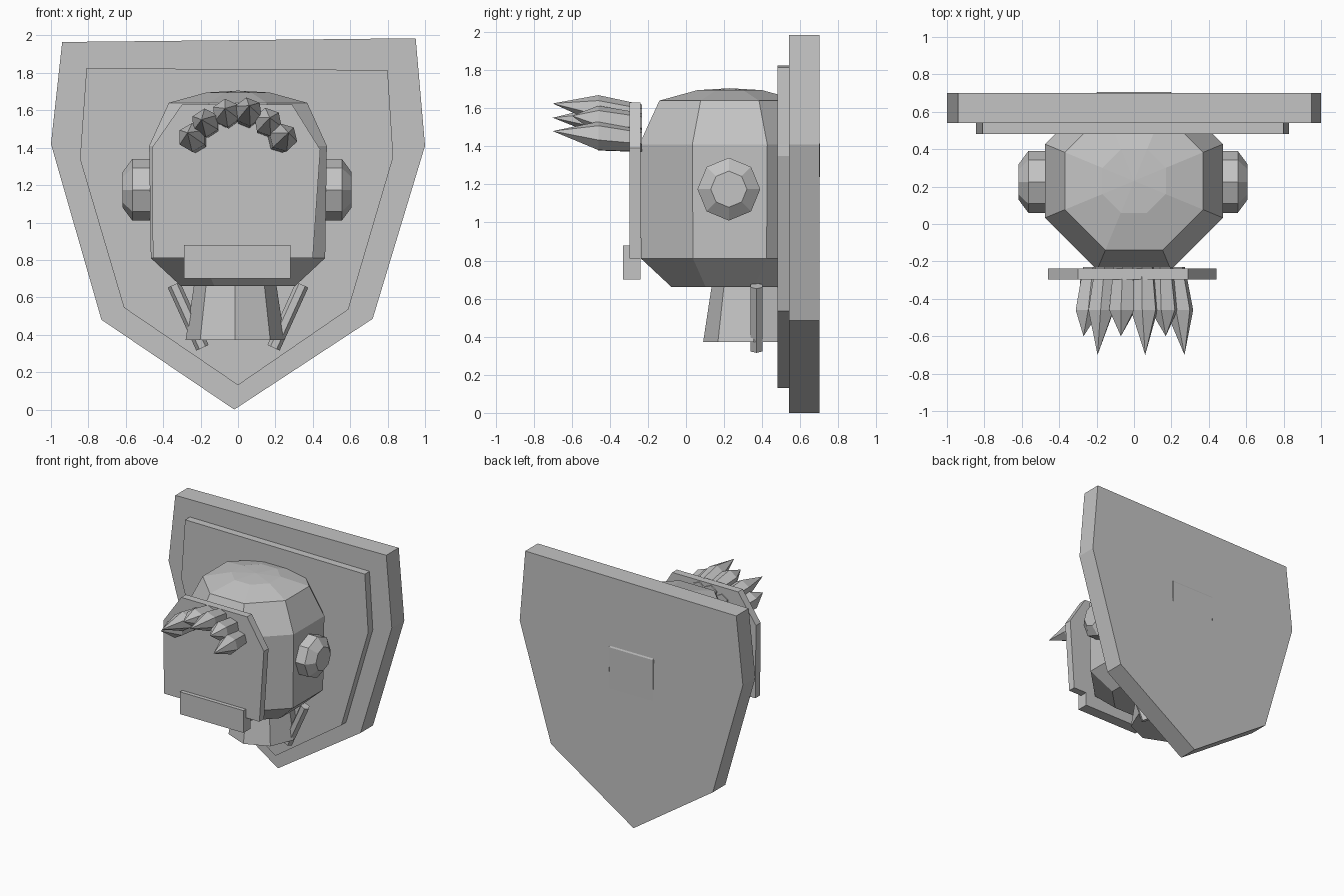
import bpy, bmesh, math
from mathutils import Vector

if "Cube" in bpy.data.objects:
    bpy.data.objects.remove(bpy.data.objects["Cube"])

grey = bpy.data.materials.new("plain grey")
grey.diffuse_color = (0.55, 0.55, 0.55, 1)
grey.use_nodes = True
grey.node_tree.nodes["Principled BSDF"].inputs["Base Color"].default_value = grey.diffuse_color


def loft(name, rings):
    """Join equal-length point rings into a closed, flat-shaded solid; a one-point ring is a tip."""
    bm = bmesh.new()
    loops = [[bm.verts.new(p) for p in ring] for ring in rings]
    for a, b in zip(loops, loops[1:]):
        n = len(a)
        for i in range(n):
            j = (i + 1) % n
            if len(b) == 1:
                bm.faces.new((a[i], a[j], b[0]))
            else:
                bm.faces.new((a[i], a[j], b[j], b[i]))
    for cap in (loops[0], loops[-1]):
        if len(cap) > 2:
            bm.faces.new(cap)
    bmesh.ops.recalc_face_normals(bm, faces=bm.faces)
    mesh = bpy.data.meshes.new(name)
    bm.to_mesh(mesh)
    bm.free()
    mesh.materials.append(grey)
    ob = bpy.data.objects.new(name, mesh)
    bpy.context.collection.objects.link(ob)
    return ob


def slab(name, outline, y0, y1):
    """Extrude an x-z outline between two depths."""
    return loft(name, [[(x, y, z) for x, z in outline] for y in (y0, y1)])


def ring(center, axis, radius, sides, turn=0.0):
    """Regular polygon around a point, perpendicular to an axis."""
    axis = Vector(axis).normalized()
    u = axis.cross(Vector((0, 1, 0)) if abs(axis.y) < 0.9 else Vector((1, 0, 0))).normalized()
    v = axis.cross(u)
    c = Vector(center)
    return [c + radius * (u * math.cos(t) + v * math.sin(t))
            for t in (turn + 2 * math.pi * i / sides for i in range(sides))]


# Shield-shaped wall plaque and its raised panel
slab("plaque", [(-.94, 1.965), (.95, 1.985), (1, 1.41), (.72, .485),
                (-.02, 0), (-.73, .48), (-1, 1.42)], .54, .70)
slab("plaque_panel", [(-.81, 1.825), (.80, 1.815), (.83, 1.35), (.59, .535),
                      (0, .13), (-.61, .545), (-.845, 1.34)], .48, .55)

# Octagonal head: (height, distance from centre to flat side)
octa = math.cos(math.pi / 8)
head = [(.66, .305), (.81, .466), (1.41, .475), (1.64, .37), (1.695, .17)]
loft("head", [ring((0, .23, z), (0, 0, 1), a / octa, 8, math.pi / 8) for z, a in head]
     + [[(0, .23, 1.705)]])

# Round ears, neck side rods
for side, label in ((-1, "left"), (1, "right")):
    loft(label + "_ear", [ring((side * x - .005, .225, 1.175), (1, 0, 0), r, 8)
                          for x, r in ((.465, .165), (.56, .165), (.612, .095))])
    top, bottom = Vector((side * .343, .37, .667)), Vector((side * .19, .37, .33))
    loft(label + "_rod", [ring(p, top - bottom, .036, 6) for p in (top, bottom)])

# Neck flaring downwards
loft("neck", [ring((-.015, .355, z), (0, 0, 1), r, 8)
              for z, r in ((.372, .265), (.70, .215))])

# Face plate and mouth plate
slab("face_plate", [(-.455, .81), (.40, .81), (.44, 1.39), (.29, 1.63),
                    (-.30, 1.63), (-.46, 1.40)], -.298, -.238)
slab("mouth_plate", [(-.29, .70), (.28, .70), (.28, .88), (-.29, .88)], -.33, -.238)

# Arch of hair spikes pointing forward: (base x, base z, tip x, tip z, tip depth)
spikes = [(-.22, 1.43, -.27, 1.48, -.60), (-.155, 1.515, -.195, 1.55, -.70),
          (-.055, 1.56, -.07, 1.61, -.60), (.05, 1.56, .06, 1.625, -.70),
          (.15, 1.515, .17, 1.56, -.60), (.215, 1.43, .27, 1.48, -.70)]
for i, (bx, bz, tx, tz, ty) in enumerate(spikes):
    base, tip = Vector((bx, -.23, bz)), Vector((tx, ty, tz))
    mid = base.lerp(tip, .5)
    mid.y = -.46
    loft(f"hair_spike_{i + 1}", [ring(base, (0, 1, 0), .06, 6, i),
                                 ring(mid, (0, 1, 0), .077, 6, i), [tip]])
